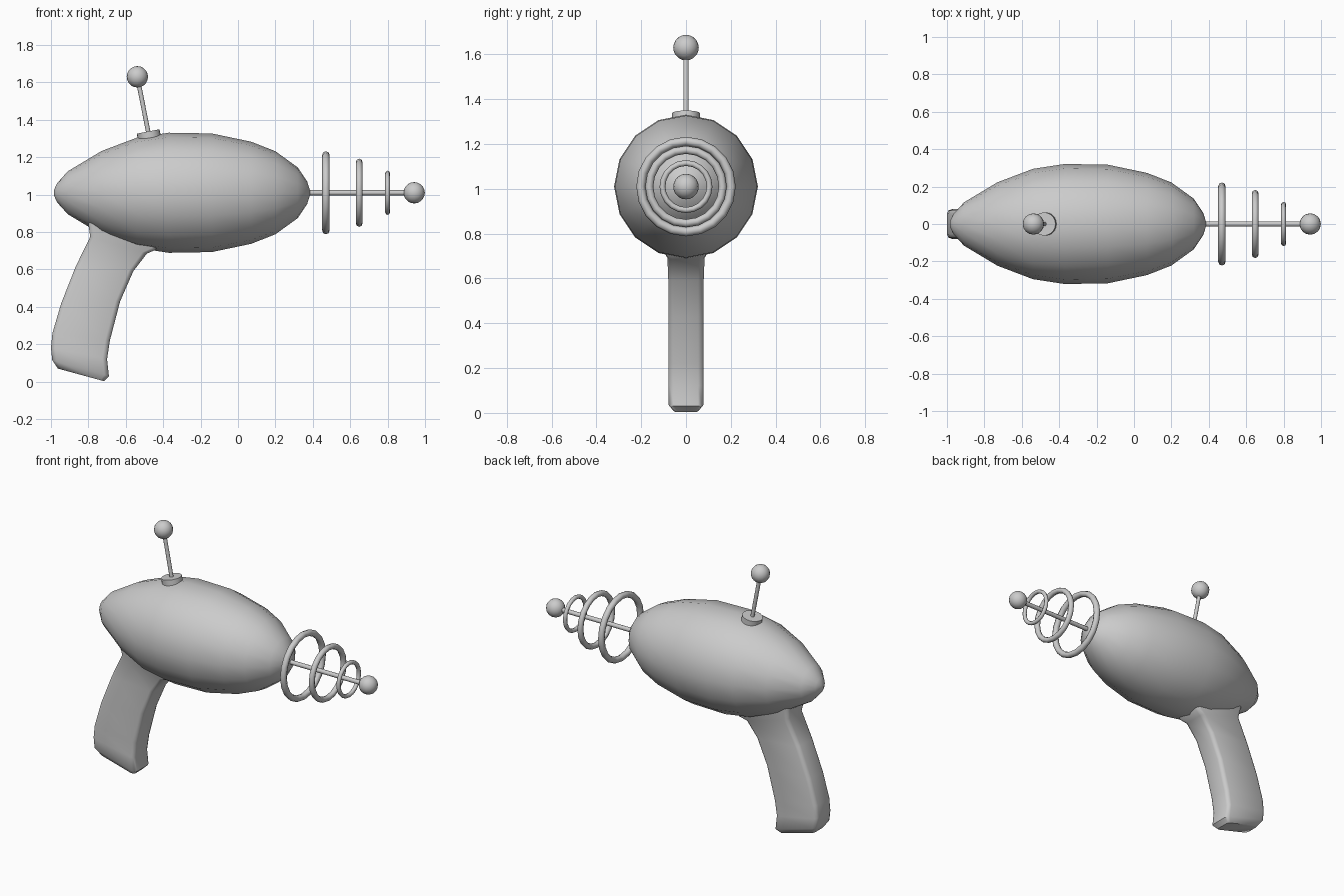
import bpy, bmesh, math
from mathutils import Vector

if "Cube" in bpy.data.objects:
    bpy.data.objects.remove(bpy.data.objects["Cube"])

AXIS_Z = 1.01


def finish(name, bm, angle=40):
    bmesh.ops.recalc_face_normals(bm, faces=bm.faces)
    for f in bm.faces:
        f.smooth = True
    me = bpy.data.meshes.new(name)
    bm.to_mesh(me)
    bm.free()
    me.set_sharp_from_angle(angle=math.radians(angle))
    ob = bpy.data.objects.new(name, me)
    bpy.context.collection.objects.link(ob)
    return ob


def loft(name, rings, closed=False, angle=40):
    """Skin a list of equal-length point loops."""
    bm = bmesh.new()
    loops = [[bm.verts.new(p) for p in r] for r in rings]
    n = len(loops[0])
    pairs = list(zip(loops, loops[1:]))
    if closed:
        pairs.append((loops[-1], loops[0]))
    for a, b in pairs:
        for i in range(n):
            j = (i + 1) % n
            bm.faces.new((a[i], a[j], b[j], b[i]))
    if not closed:
        bm.faces.new(loops[0])
        bm.faces.new(loops[-1])
    return finish(name, bm, angle)


def lathe_x(name, profile, sides, closed=False, angle=40):
    """Revolve (x, radius) pairs about the barrel axis."""
    steps = [math.tau * k / sides for k in range(sides)]
    rings = [[(x, r * math.cos(a), AXIS_Z + r * math.sin(a)) for a in steps]
             for x, r in profile]
    return loft(name, rings, closed, angle)


def rod(name, p, q, radius, sides=12):
    p, q = Vector(p), Vector(q)
    d = q - p
    bm = bmesh.new()
    bmesh.ops.create_cone(bm, cap_ends=True, segments=sides, radius1=radius,
                          radius2=radius, depth=d.length)
    ob = finish(name, bm)
    ob.location = (p + q) / 2
    ob.rotation_euler = d.to_track_quat('Z', 'Y').to_euler()
    return ob


def ball(name, loc, radius):
    bm = bmesh.new()
    bmesh.ops.create_uvsphere(bm, u_segments=16, v_segments=10, radius=radius)
    ob = finish(name, bm)
    ob.location = loc
    return ob


def grip_section(back, front, half, corner):
    """Rounded rectangle spanning back to front edge points in the xz plane."""
    b, f = Vector((back[0], 0, back[1])), Vector((front[0], 0, front[1]))
    mid, d = (b + f) / 2, (f - b).normalized()
    hl = (f - b).length / 2
    pts = []
    for k, (sx, sy) in enumerate([(1, 1), (-1, 1), (-1, -1), (1, -1)]):
        for t in (0, 45, 90):
            a = math.radians(90 * k + t)
            u = sx * (hl - corner) + corner * math.cos(a)
            v = sy * (half - corner) + corner * math.sin(a)
            pts.append(mid + d * u + Vector((0, v, 0)))
    return pts


# Teardrop body
lathe_x("body", [(-0.985, 0.012), (-0.968, 0.05), (-0.91, 0.115), (-0.73, 0.223),
                 (-0.54, 0.295), (-0.37, 0.321), (-0.14, 0.317), (0.07, 0.273),
                 (0.2, 0.222), (0.32, 0.135), (0.37, 0.06), (0.385, 0.012)], 16, angle=60)

# Curved grip, flared where it meets the body
loft("grip", [grip_section(*s) for s in [
    ((-0.79, 0.92), (-0.42, 0.76), 0.095, 0.025),
    ((-0.80, 0.845), (-0.44, 0.705), 0.097, 0.025),
    ((-0.79, 0.775), (-0.487, 0.685), 0.083, 0.025),
    ((-0.868, 0.615), (-0.56, 0.59), 0.079, 0.025),
    ((-0.945, 0.42), (-0.63, 0.43), 0.079, 0.025),
    ((-0.992, 0.26), (-0.685, 0.22), 0.079, 0.025),
    ((-1.0, 0.18), (-0.70, 0.12), 0.079, 0.025),
    ((-0.993, 0.115), (-0.69, 0.03), 0.079, 0.025),
    ((-0.963, 0.07), (-0.717, 0.003), 0.055, 0.02)]], angle=50)

# Barrel rod, emitter rings and tip
rod("barrel_rod", (0.36, 0, AXIS_Z), (0.92, 0, AXIS_Z), 0.014)
for i, (x, outer, tube) in enumerate([(0.47, 0.222, 0.02), (0.648, 0.182, 0.018),
                                      (0.80, 0.118, 0.013)]):
    circle = [(x + tube * math.cos(math.tau * k / 8),
               outer - tube + tube * math.sin(math.tau * k / 8)) for k in range(8)]
    lathe_x(f"emitter_ring_{i + 1}", circle, 20, closed=True, angle=60)
ball("barrel_tip", (0.942, 0, AXIS_Z), 0.057)

# Antenna with base disc and knob
tilt = Vector((-0.06, 0, 0.31)).normalized()
base = Vector((-0.478, 0, 1.325))
rod("antenna_base", base - tilt * 0.03, base + tilt * 0.013, 0.062, 20)
rod("antenna_rod", base, (-0.538, 0, 1.63), 0.012)
ball("antenna_knob", (-0.538, 0, 1.63), 0.057)
